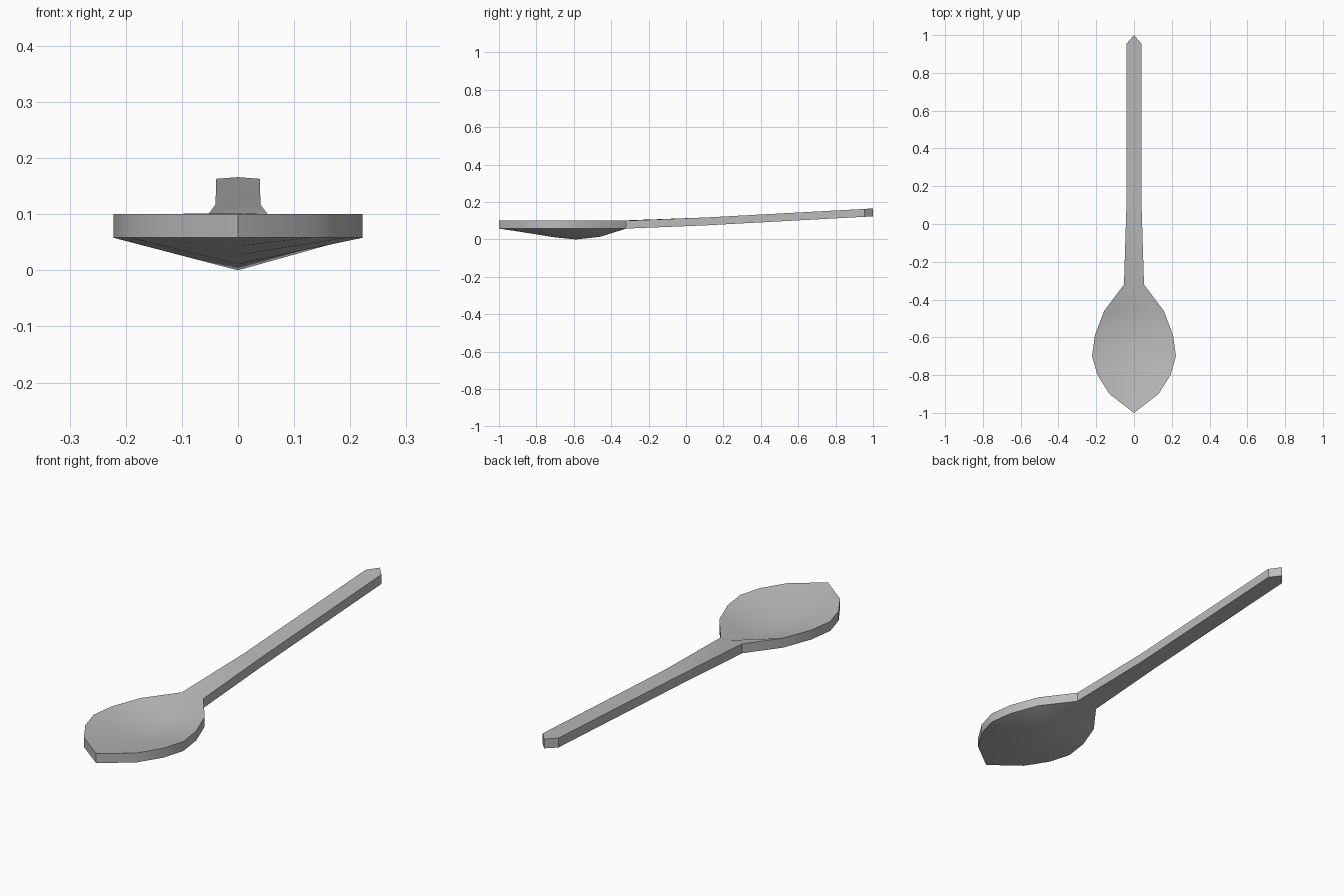
import bpy
import bmesh
import math

cube = bpy.data.objects.get("Cube")
if cube:
    bpy.data.objects.remove(cube)

THICKNESS = 0.042

# Stations along the spoon: y, half width, rim height, centre height (top side)
STATIONS = [
    (-1.0, 0, 0.10, 0.10),
    (-0.9, 0.13, 0.10, 0.085),
    (-0.8, 0.193, 0.10, 0.069),
    (-0.7, 0.222, 0.10, 0.053),
    (-0.59, 0.207, 0.10, 0.042),
    (-0.46, 0.158, 0.10, 0.056),
    (-0.32, 0.053, 0.10, 0.102),
    (0.1, 0.04, 0.117, 0.117),
    (0.955, 0.039, 0.163, 0.163),
    (1.0, 0, 0.166, 0.166),
]

# Plain grey metal
metal = bpy.data.materials.new("grey metal")
metal.use_nodes = True
grey = (0.5, 0.5, 0.5, 1)
metal.diffuse_color = grey
metal.node_tree.nodes["Principled BSDF"].inputs["Base Color"].default_value = grey

# Dished upper surface: one ridge line with a rim on both sides
bm = bmesh.new()
rows = []
for y, half, rim, centre in STATIONS:
    mid = bm.verts.new((0, y, centre))
    if half:
        rows.append((bm.verts.new((-half, y, rim)), mid, bm.verts.new((half, y, rim))))
    else:
        rows.append((mid, mid, mid))
for a, b in zip(rows, rows[1:]):
    for i in range(2):
        corners = dict.fromkeys((a[i], a[i + 1], b[i + 1], b[i]))
        bm.faces.new(list(corners))

# Drop a copy straight down for the underside and vertical edge
top = bm.faces[:]
result = bmesh.ops.extrude_face_region(bm, geom=top, use_keep_orig=True)
under = [g for g in result["geom"] if isinstance(g, bmesh.types.BMVert)]
bmesh.ops.translate(bm, verts=under, vec=(0, 0, -THICKNESS))
bmesh.ops.recalc_face_normals(bm, faces=bm.faces[:])

mesh = bpy.data.meshes.new("spoon")
bm.to_mesh(mesh)
bm.free()
mesh.materials.append(metal)
spoon = bpy.data.objects.new("spoon", mesh)
bpy.context.collection.objects.link(spoon)

# Smooth bowl, crisp edges
bpy.ops.object.select_all(action="DESELECT")
spoon.select_set(True)
bpy.context.view_layer.objects.active = spoon
bpy.ops.object.shade_smooth_by_angle(angle=math.radians(35))
